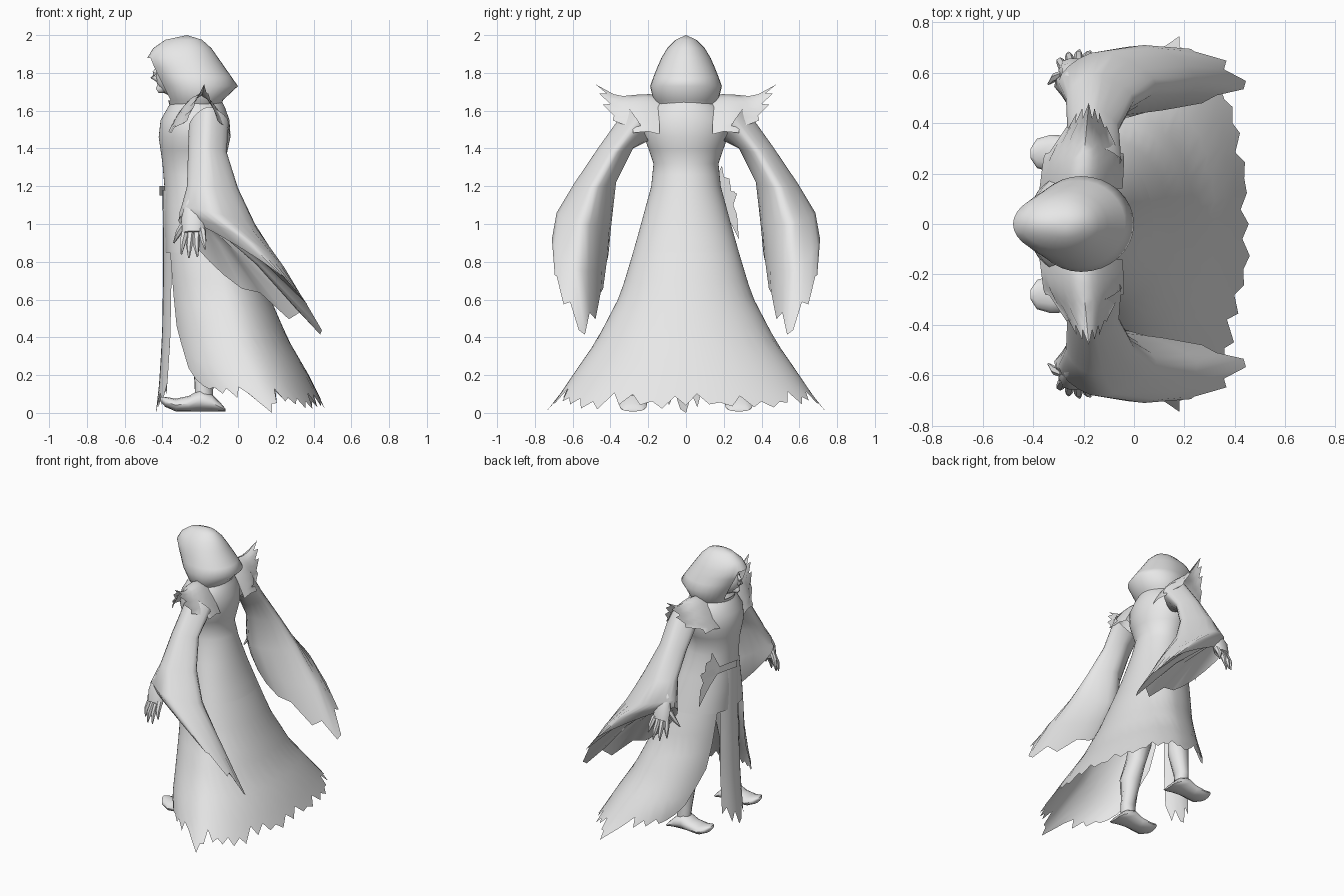
import bpy, bmesh, math, random
from mathutils import Vector

if "Cube" in bpy.data.objects:
    bpy.data.objects.remove(bpy.data.objects["Cube"])

random.seed(4)
cloth = bpy.data.materials.new("pale grey")
cloth.diffuse_color = (0.8, 0.8, 0.8, 1)
cloth.use_nodes = True
cloth.node_tree.nodes["Principled BSDF"].inputs["Base Color"].default_value = cloth.diffuse_color


def lerp(table, t):
    """Piecewise linear lookup in rows of (key, values...), keys ascending."""
    if t <= table[0][0]:
        return table[0][1:]
    for a, b in zip(table, table[1:]):
        if t <= b[0]:
            f = (t - a[0]) / (b[0] - a[0])
            return [p + (q - p) * f for p, q in zip(a[1:], b[1:])]
    return table[-1][1:]


def finish(name, bm, angle=50):
    bmesh.ops.remove_doubles(bm, verts=bm.verts, dist=0.0004)
    bmesh.ops.recalc_face_normals(bm, faces=bm.faces)
    me = bpy.data.meshes.new(name)
    bm.to_mesh(me)
    bm.free()
    me.materials.append(cloth)
    ob = bpy.data.objects.new(name, me)
    bpy.context.collection.objects.link(ob)
    bpy.ops.object.select_all(action='DESELECT')
    bpy.context.view_layer.objects.active = ob
    ob.select_set(True)
    bpy.ops.object.shade_smooth_by_angle(angle=math.radians(angle))


def loft(bm, rows, closed=True, caps=False, keep=lambda i, j: True):
    """Skin rows of points with quads."""
    vs = [[bm.verts.new(p) for p in r] for r in rows]
    n = len(rows[0])
    for i in range(len(vs) - 1):
        for j in range(n if closed else n - 1):
            if keep(i, j):
                k = (j + 1) % n
                bm.faces.new((vs[i][j], vs[i][k], vs[i + 1][k], vs[i + 1][j]))
    if caps:
        bm.faces.new(vs[0])
        bm.faces.new(vs[-1])


def tube(bm, path, n=10, flat=1):
    """Limb along rows of (x, y, z, radius); flat squashes it in y."""
    pts = [Vector(p[:3]) for p in path]
    rows = []
    for i, p in enumerate(pts):
        d = pts[min(i + 1, len(pts) - 1)] - pts[max(i - 1, 0)]
        q = d.to_track_quat('Z', 'Y')
        rows.append([])
        for k in range(n):
            t = 2 * math.pi * k / n
            o = q @ Vector((path[i][3] * math.cos(t), path[i][3] * math.sin(t), 0))
            rows[-1].append(p + Vector((o.x, o.y * flat, o.z)))
    loft(bm, rows, caps=True)


def shell(table, z, a):
    """Egg-shaped outline at height z; a = 0 is the back, pi the front."""
    xb, xm, xf, w = lerp(table, z)
    c, s = math.cos(a), math.sin(a)
    if c > 0:
        return (xm + (xb - xm) * c, w * s, z)
    full = 1 - .25 * max(0, min(1, (1.3 - z) / .4))
    return (xm + (xm - xf) * c, math.copysign(w * abs(s) ** full, s), z)


# robe outline: height, back x, middle x, front x, half width
ROBE = [(0.0, .475, .18, -.24, .745), (.1, .425, .13, -.29, .665), (.2, .375, .08, -.33, .60),
        (.38, .27, 0, -.35, .475), (.62, .165, -.06, -.37, .35), (.7, .135, -.08, -.375, .325),
        (.85, .075, -.11, -.385, .28), (1.0, .02, -.15, -.39, .238), (1.2, -.04, -.2, -.39, .184),
        (1.32, -.07, -.22, -.4, .172), (1.46, -.04, -.22, -.42, .22), (1.55, -.045, -.21, -.41, .22),
        (1.62, -.07, -.21, -.37, .18), (1.68, -.1, -.21, -.33, .1)]
N = 72
angles = [2 * math.pi * j / N for j in range(N)]
bm = bmesh.new()
heights = [.85, .92, 1.0, 1.1, 1.2, 1.26, 1.32, 1.39, 1.46, 1.55, 1.62, 1.68]
loft(bm, [[shell(ROBE, z, a) for a in angles] for z in heights])
finish("robe_body", bm)

# flared skirt, open at the front slits, with a torn hem
HEM = [(0, .01), (40, .01), (70, .03), (84, .06), (90, .0), (96, .06), (107, .075), (125, .09),
       (138, .16), (146, .25), (151, .4), (155, .46)]
cols = []
for d in range(-155, 156, 5):
    hem = lerp(HEM, abs(d))[0]
    if abs(d) < 80 or 95 < abs(d) < 135:
        hem += random.uniform(.04, .1) if (d // 5) % 2 else random.uniform(0, .04)
    cols.append([shell(ROBE, .85 + (hem - .85) * i / 10, math.radians(d)) for i in range(11)])
bm = bmesh.new()
loft(bm, cols, closed=False)
finish("skirt", bm)

# long front panel
FRONT = [(0, -.435), (.12, -.42), (.4, -.402), (.8, -.395), (1.2, -.4)]
bm = bmesh.new()
rows = []
for k in range(9):
    y = -.105 + .21 * k / 8
    low = [.16, .04, .11, .02, .0, .1, .03, .14, .1][k]
    rows.append([])
    for i in range(9):
        z = 1.18 + (low - 1.18) * i / 8
        rows[-1].append((lerp(FRONT, z)[0] + .04 * (y / .1) ** 2, y * (1 + .15 * (1 - z)), z))
loft(bm, rows, closed=False)
finish("front_panel", bm)

# hood with an open face
HOOD = [(1.6, -.09, -.21, -.355, .13), (1.655, -.08, -.2, -.37, .172), (1.73, 0, -.21, -.41, .19),
        (1.78, -.035, -.22, -.435, .172), (1.83, -.07, -.24, -.46, .152), (1.88, -.105, -.26, -.48, .13),
        (1.93, -.14, -.27, -.45, .1), (1.975, -.19, -.27, -.385, .055), (2.0, -.27, -.27, -.27, 0)]
bm = bmesh.new()
M = 32
loft(bm, [[shell(HOOD, r[0], 2 * math.pi * j / M) for j in range(M)] for r in HOOD],
     keep=lambda i, j: not (i in (1, 2, 3, 4) and 14 <= j < 18))
finish("hood", bm, 120)

# face inside the hood
bm = bmesh.new()
bmesh.ops.create_uvsphere(bm, u_segments=16, v_segments=10, radius=1)
for v in bm.verts:
    v.co = (-.335 + .1 * v.co.x, .075 * v.co.y, 1.78 + .105 * v.co.z)
tube(bm, [(-.425, 0, 1.83, .008), (-.44, 0, 1.8, .013), (-.452, 0, 1.78, .014), (-.42, 0, 1.76, .012)], 8)
tube(bm, [(-.37, 0, 1.74, .04), (-.405, 0, 1.72, .032), (-.428, 0, 1.705, .014)], 8)
finish("face", bm)


def ring(pts, n=5):
    """Closed smooth loop through a few control points."""
    pts = [Vector(p) for p in pts]
    out = []
    for i in range(4):
        a, b, c, d = (pts[(i + k - 1) % 4] for k in range(4))
        for s in range(n):
            t = s / n
            out.append(.5 * (2 * b + (c - a) * t + (2 * a - 5 * b + 4 * c - d) * t * t
                             + (3 * b - a - 3 * c + d) * t ** 3))
    return out


# sleeve loops: front, outer, back, inner
SLEEVE = [
    [(-.26, .25, 1.52), (-.16, .31, 1.62), (-.05, .25, 1.54), (-.16, .2, 1.44)],
    [(-.265, .38, 1.37), (-.17, .46, 1.41), (-.06, .38, 1.38), (-.17, .28, 1.4)],
    [(-.27, .5, 1.2), (-.16, .595, 1.21), (-.0, .49, 1.19), (-.16, .37, 1.22)],
    [(-.3, .565, 1.09), (-.13, .685, 1.06), (.09, .545, 1.0), (-.16, .395, 1.0)],
    [(-.31, .575, 1.06), (.04, .71, .92), (.25, .55, .75), (-.11, .41, .84)],
    [(-.31, .575, 1.04), (.225, .695, .73), (.435, .535, .415), (-.075, .435, .73)]]
# fingers: tip and root
FINGERS = [((-.34, .555, .9), (-.28, .59, 1.01)), ((-.3, .65, .84), (-.28, .62, .96)),
           ((-.26, .68, .82), (-.25, .63, .95)), ((-.215, .69, .825), (-.22, .635, .95)),
           ((-.172, .685, .865), (-.19, .635, .97))]
FOOT = [(-.065, .05, .02), (-.09, .07, .05), (-.14, .075, .1), (-.2, .072, .125),
        (-.26, .07, .09), (-.33, .074, .075), (-.385, .058, .085), (-.41, .02, .085)]

for s, side in ((1, "left"), (-1, "right")):
    # trailing sleeve with torn edge
    rows = [ring(r) for r in SLEEVE]
    for j in (6, 8, 11, 13):
        rows[-1][j] = rows[-1][j].lerp(rows[-2][j], .3)
    bm = bmesh.new()
    loft(bm, [[(p.x, s * p.y, p.z) for p in r] for r in rows])
    finish(side + "_sleeve", bm)

    # lining gathered from the hem up to the wrist
    wrist = Vector((-.23, .59, 1.07))
    lining = [rows[-1], [p.lerp(wrist, .5) + Vector((0, 0, .04)) for p in rows[-1]],
              [p.lerp(wrist, .95) for p in rows[-1]]]
    bm = bmesh.new()
    loft(bm, [[(p.x, s * p.y, p.z) for p in r] for r in lining])
    finish(side + "_sleeve_lining", bm)

    # hand and forearm
    bm = bmesh.new()
    tube(bm, [(-.18, s * .5, 1.22, .045), (-.235, s * .585, 1.09, .05), (-.235, s * .61, 1.03, .065),
              (-.235, s * .63, .95, .06)], flat=.5)
    for tip, root in FINGERS:
        a, b = Vector(root), Vector(tip)
        m = a.lerp(b, .5) + Vector((-.003, .01, 0))
        tube(bm, [(p.x, s * p.y, p.z, r) for p, r in ((a, .02), (m, .017), (b, .004))], 6)
    finish(side + "_hand", bm)

    # ragged shoulder cape folded over the arm
    bm = bmesh.new()
    cols = []
    for k in range(-8, 9):
        u = k / 8
        reach = lerp([(0, .34), (.25, .32), (.65, .29), (1, .14)], abs(u))[0] - (.05 if k % 2 else 0)
        col = []
        for i in range(8):
            y = reach * i / 7
            hw = lerp([(0, .165), (.13, .16), (.24, .1), (.34, .055)], y)[0]
            top = lerp([(0, 1.675), (.06, 1.69), (.22, 1.675), (.34, 1.74)], y)[0]
            x = -.21 + .09 * min(y, .34) + hw * math.copysign(abs(u) ** .7, u)
            col.append((x, s * (.14 + y), top - .2 * abs(u) ** 1.2))
        cols.append(col)
    loft(bm, cols, closed=False)
    finish(side + "_shoulder_cape", bm)

    # leg
    bm = bmesh.new()
    tube(bm, [(-.2, s * .12, 1.0, .09), (-.21, s * .19, .6, .078), (-.2, s * .22, .48, .066),
              (-.175, s * .25, .33, .07), (-.18, s * .275, .15, .05), (-.18, s * .28, .06, .048)], 12)
    finish(side + "_leg", bm)

    # shoe with an upturned toe
    bm = bmesh.new()
    rows = []
    for x, w, top in FOOT:
        low = lerp([(-.41, .06), (-.37, .015), (-.33, .008)], x)[0]
        h = (top - low) / 2
        rows.append([(x, s * .28 + w * math.cos(k * math.pi / 6),
                      low + h + h * math.sin(k * math.pi / 6)) for k in range(12)])
    loft(bm, rows, caps=True)
    finish(side + "_shoe", bm)


# torn sash on one hip
def sheet(name, outline):
    bm = bmesh.new()
    bm.faces.new([bm.verts.new((-.415 + .5 * max(0, y - .05), y, z)) for y, z in outline])
    bmesh.ops.triangulate(bm, faces=bm.faces)
    finish(name, bm)


sheet("sash_belt", [(.0, 1.15), (.1, 1.15), (.25, 1.12), (.26, 1.17), (.1, 1.2), (.0, 1.2)])
sheet("sash_flap", [(.14, 1.16), (.14, 1.2), (.19, 1.31), (.2, 1.25), (.23, 1.24), (.22, 1.18),
                    (.27, 1.16), (.25, 1.1), (.27, 1.05), (.28, .92), (.24, 1.0), (.2, 1.07)])
